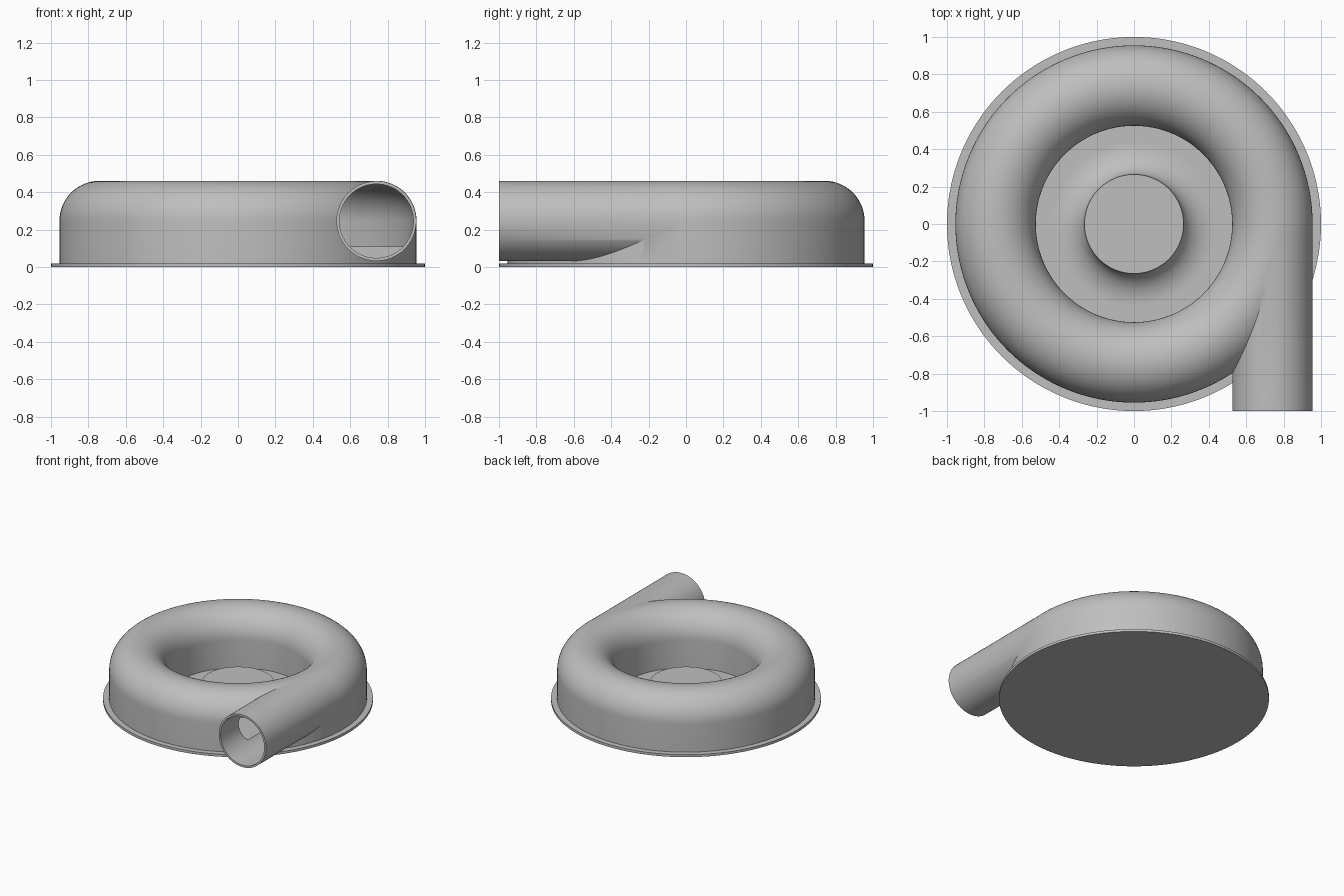
import bpy
import bmesh
from math import sin, cos, pi, radians
from mathutils import Matrix, Vector

cube = bpy.data.objects.get("Cube")
if cube:
    bpy.data.objects.remove(cube, do_unlink=True)

SEGMENTS = 144
RING_R, AXIS_Z = 0.74, 0.246      # centre line of the scroll and outlet

grey = bpy.data.materials.new("light grey metal")
grey.use_nodes = True
colour = (0.52, 0.52, 0.52, 1)
grey.diffuse_color = colour
grey.node_tree.nodes["Principled BSDF"].inputs["Base Color"].default_value = colour


def add_object(name, bm):
    bmesh.ops.recalc_face_normals(bm, faces=bm.faces)
    mesh = bpy.data.meshes.new(name)
    bm.to_mesh(mesh)
    bm.free()
    mesh.materials.append(grey)
    obj = bpy.data.objects.new(name, mesh)
    bpy.context.collection.objects.link(obj)
    return obj


def lathe(name, profile, closed=False):
    """Spin an (r, z) profile around the z axis."""
    bm = bmesh.new()
    verts = [bm.verts.new((r, 0, z)) for r, z in profile]
    edges = [bm.edges.new(pair) for pair in zip(verts, verts[1:])]
    if closed:
        edges.append(bm.edges.new((verts[-1], verts[0])))
    bmesh.ops.spin(bm, geom=verts + edges, cent=(0, 0, 0), axis=(0, 0, 1),
                   angle=2 * pi, steps=SEGMENTS, use_merge=True)
    bmesh.ops.remove_doubles(bm, verts=bm.verts, dist=1e-5)
    return add_object(name, bm)


def arch(radius, floor):
    """Half-round top on straight walls, as a closed profile."""
    arc = [(RING_R + radius * cos(pi * i / 32), AXIS_Z + radius * sin(pi * i / 32))
           for i in range(33)]
    return [(RING_R + radius, floor)] + arc + [(RING_R - radius, floor)]


def tube(name, radius, front, back):
    """Solid cylinder along y at the outlet position."""
    bm = bmesh.new()
    place = (Matrix.Translation(Vector((RING_R, (front + back) / 2, AXIS_Z)))
             @ Matrix.Rotation(radians(90), 4, 'X'))
    bmesh.ops.create_cone(bm, cap_ends=True, segments=96, radius1=radius,
                          radius2=radius, depth=back - front, matrix=place)
    return add_object(name, bm)


def activate(obj):
    bpy.ops.object.select_all(action='DESELECT')
    obj.select_set(True)
    bpy.context.view_layer.objects.active = obj


def combine(target, other, operation):
    mod = target.modifiers.new(operation, 'BOOLEAN')
    mod.operation, mod.solver, mod.object = operation, 'EXACT', other
    activate(target)
    bpy.ops.object.modifier_apply(modifier=mod.name)
    bpy.data.objects.remove(other, do_unlink=True)


# Round mounting plate
plate = lathe("base_plate", [(0, 0), (1, 0), (1, 0.02), (0, 0.02)])

# Hollow scroll housing with its tangential outlet
housing = lathe("scroll_housing", arch(0.215, 0.01), closed=True)
combine(housing, tube("outlet_pipe", 0.2135, -1, 0), 'UNION')
combine(housing, lathe("scroll_cavity", arch(0.199, 0.11), closed=True), 'DIFFERENCE')
combine(housing, tube("outlet_bore", 0.1975, -1.1, 0), 'DIFFERENCE')

# Flared centre hub
HUB_R, HUB_TOP, FLARE = 0.265, 0.15, 0.17
flare = [(HUB_R + FLARE * (1 - cos(pi / 2 * i / 16)),
          HUB_TOP - (HUB_TOP - 0.021) * sin(pi / 2 * i / 16)) for i in range(17)]
hub = lathe("centre_hub", [(0, HUB_TOP)] + flare + [(HUB_R + FLARE, 0.01), (0, 0.01)])

for part in (plate, housing, hub):
    activate(part)
    bpy.ops.object.shade_smooth_by_angle(angle=radians(30))
